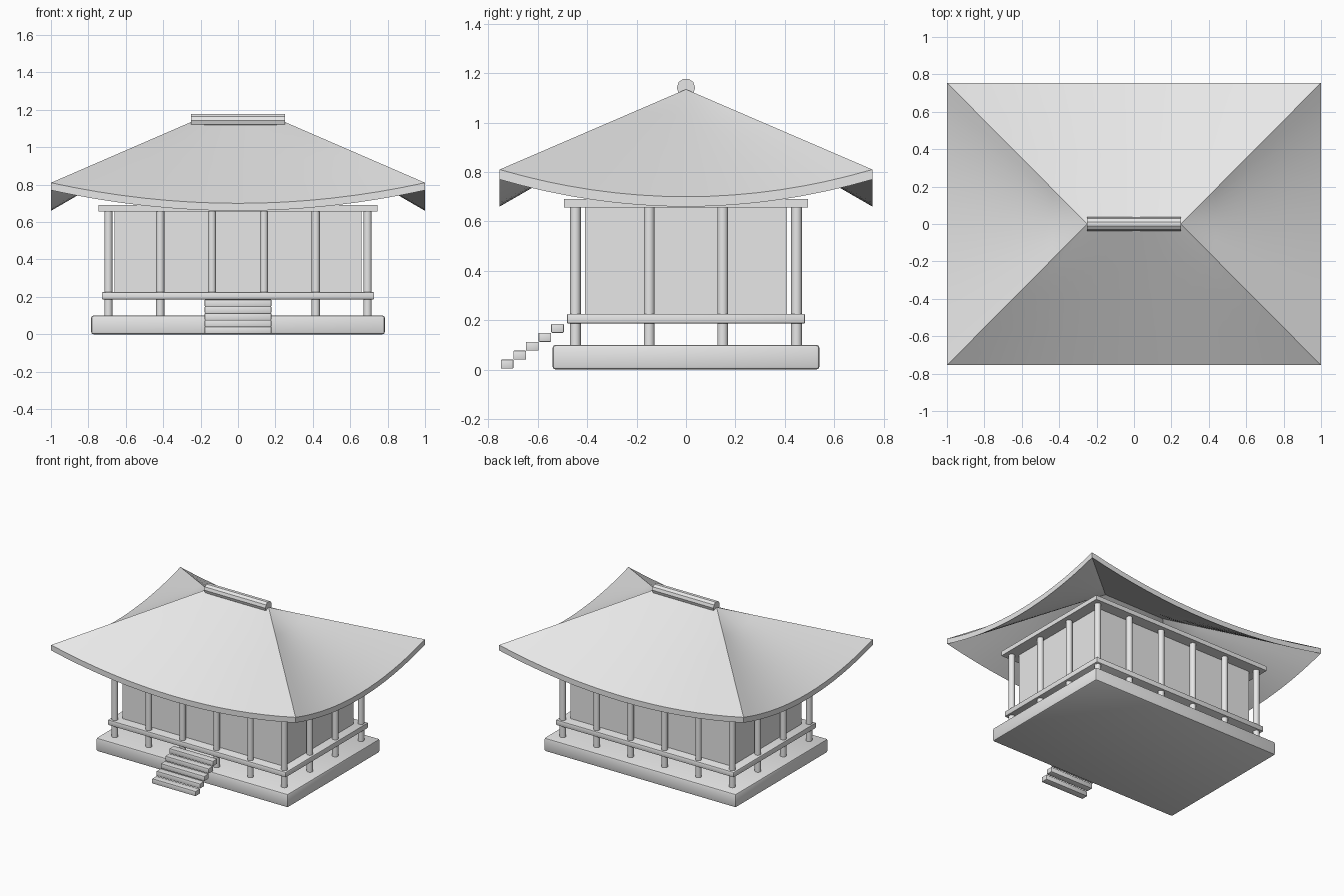
import bpy, bmesh, math
from mathutils import Matrix, Vector

old = bpy.data.objects.get("Cube")
if old:
    bpy.data.objects.remove(old, do_unlink=True)

GREY = (0.8, 0.8, 0.8, 1)
plain = bpy.data.materials.new("plain_grey")
plain.use_nodes = True
plain.diffuse_color = GREY
plain.node_tree.nodes["Principled BSDF"].inputs["Base Color"].default_value = GREY


def finish(name, bm, smooth=True):
    bmesh.ops.recalc_face_normals(bm, faces=bm.faces)
    mesh = bpy.data.meshes.new(name)
    bm.to_mesh(mesh)
    bm.free()
    ob = bpy.data.objects.new(name, mesh)
    bpy.context.collection.objects.link(ob)
    mesh.materials.append(plain)
    if smooth:
        bpy.ops.object.select_all(action='DESELECT')
        bpy.context.view_layer.objects.active = ob
        ob.select_set(True)
        bpy.ops.object.shade_smooth_by_angle(angle=math.radians(35))
    return ob


def box(name, half_x, y0, y1, z0, z1, bevel=0.0):
    bm = bmesh.new()
    place = Matrix.Translation((0, (y0 + y1) / 2, (z0 + z1) / 2))
    size = Matrix.Diagonal((2 * half_x, y1 - y0, z1 - z0, 1))
    bmesh.ops.create_cube(bm, size=1, matrix=place @ size)
    if bevel:
        bmesh.ops.bevel(bm, geom=bm.edges[:], offset=bevel, segments=2,
                        profile=0.5, affect='EDGES')
    return finish(name, bm)


def cylinder(name, radius, length, sides, matrix):
    bm = bmesh.new()
    bmesh.ops.create_cone(bm, cap_ends=True, segments=sides, radius1=radius,
                          radius2=radius, depth=length, matrix=matrix)
    return finish(name, bm)


# Base, floor, walls and top plate
box("stone_base", 0.785, -0.54, 0.54, 0, 0.1, 0.012)
box("floor_deck", 0.728, -0.482, 0.482, 0.186, 0.226, 0.006)
box("walls", 0.66, -0.41, 0.41, 0.22, 0.67)
box("top_plate", 0.745, -0.495, 0.495, 0.657, 0.69)

# Columns around the edge of the deck
xs = (-0.693, -0.416, -0.139, 0.139, 0.416, 0.693)
ys = (-0.448, -0.149, 0.149, 0.448)
for x in xs:
    for y in ys:
        if abs(x) == max(xs) or abs(y) == max(ys):
            cylinder("column", 0.022, 0.57, 16, Matrix.Translation((x, y, 0.38)))

# Front steps
for i in range(5):
    y = -0.75 + i * 0.051
    z = 0.004 + i * 0.0362
    box("step", 0.178, y, y + 0.051, z, z + 0.0362, 0.003)

# Hipped roof with eaves that rise to the corners
HALF_X, HALF_Y, RIDGE, TOP = 1.0, 0.755, 0.25, 1.135
THICK, SEGMENTS, ROWS = 0.04, 16, 4


def slope_point(side, t, r):
    """t runs -1..1 along the eave, r runs from the eave to the ridge."""
    z = 0.70 + 0.11 * t * t
    if side in ("front", "back"):
        s = -1 if side == "front" else 1
        eave, ridge = Vector((t * HALF_X, s * HALF_Y, z)), Vector((t * RIDGE, 0, TOP))
    else:
        s = -1 if side == "right" else 1
        eave, ridge = Vector((s * HALF_X, t * HALF_Y, z)), Vector((s * RIDGE, 0, TOP))
    return eave.lerp(ridge, r)


bm = bmesh.new()
drop = Vector((0, 0, -THICK))
for side in ("front", "back", "left", "right"):
    for i in range(SEGMENTS):
        t0, t1 = (2 * k / SEGMENTS - 1 for k in (i, i + 1))
        for j in range(ROWS):
            r0, r1 = j / ROWS, (j + 1) / ROWS
            quad = [slope_point(side, t, r)
                    for t, r in ((t0, r0), (t1, r0), (t1, r1), (t0, r1))]
            for shift in (Vector(), drop):
                bm.faces.new([bm.verts.new(p + shift) for p in quad])
        a, b = slope_point(side, t0, 0), slope_point(side, t1, 0)
        bm.faces.new([bm.verts.new(p) for p in (a, b, b + drop, a + drop)])
bmesh.ops.remove_doubles(bm, verts=bm.verts, dist=0.0001)
bmesh.ops.dissolve_degenerate(bm, edges=bm.edges, dist=0.0001)
roof = finish("roof", bm, smooth=False)
bpy.ops.object.select_all(action='DESELECT')
bpy.context.view_layer.objects.active = roof
roof.select_set(True)
bpy.ops.object.shade_smooth_by_angle(angle=math.radians(20))

# Ridge pole
cylinder("ridge_pole", 0.037, 0.5, 10,
         Matrix.Translation((0, 0, 1.142)) @ Matrix.Rotation(math.pi / 2, 4, 'Y'))
